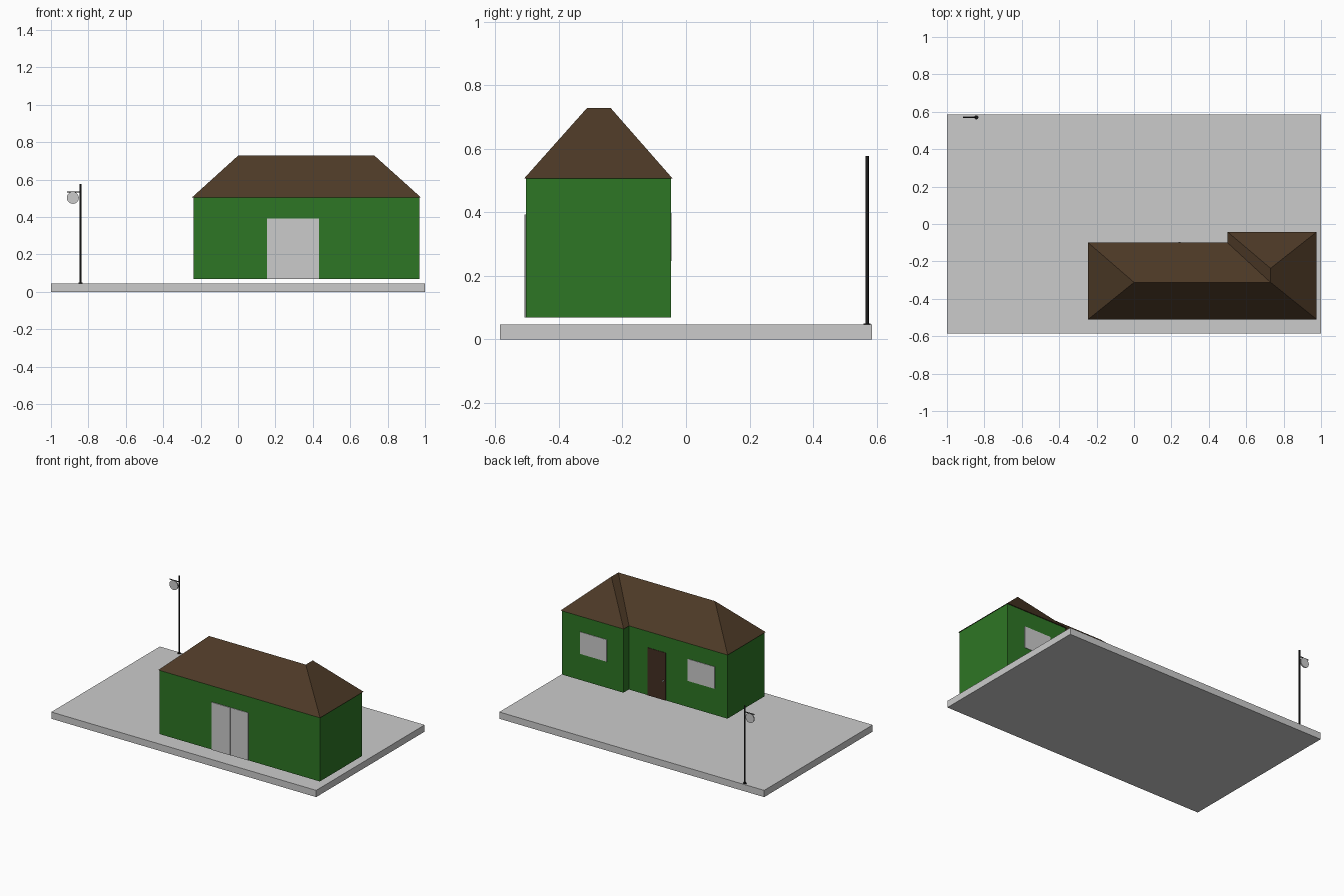
import bpy, bmesh, math
from mathutils import Matrix

if "Cube" in bpy.data.objects:
    bpy.data.objects.remove(bpy.data.objects["Cube"], do_unlink=True)


def material(name, r, g, b):
    m = bpy.data.materials.new(name)
    m.use_nodes = True
    m.diffuse_color = (r, g, b, 1)
    m.node_tree.nodes["Principled BSDF"].inputs["Base Color"].default_value = (r, g, b, 1)
    return m


GREY = material("pale grey", 0.6, 0.6, 0.6)
GREEN = material("wall green", 0.027, 0.18, 0.018)
ROOF = material("roof brown", 0.075, 0.042, 0.02)
DOOR = material("door brown", 0.058, 0.029, 0.016)
BLACK = material("lamp black", 0.012, 0.012, 0.012)


def finish(name, bm, mat, smooth=False):
    bmesh.ops.recalc_face_normals(bm, faces=bm.faces)
    mesh = bpy.data.meshes.new(name)
    bm.to_mesh(mesh)
    bm.free()
    mesh.materials.append(mat)
    ob = bpy.data.objects.new(name, mesh)
    bpy.context.collection.objects.link(ob)
    if smooth:
        bpy.ops.object.select_all(action="DESELECT")
        ob.select_set(True)
        bpy.context.view_layer.objects.active = ob
        bpy.ops.object.shade_smooth_by_angle(angle=math.radians(40))
    return ob


def box(name, x, y, z, mat):
    """Box from (min, max) ranges."""
    bm = bmesh.new()
    bmesh.ops.create_cube(bm, size=1)
    for v in bm.verts:
        v.co = [r[0] if c < 0 else r[1] for c, r in zip(v.co, (x, y, z))]
    return finish(name, bm, mat)


def cylinder(name, centre, radius, length, axis, mat, sides=24):
    bm = bmesh.new()
    bmesh.ops.create_cone(bm, cap_ends=True, segments=sides, radius1=radius,
                          radius2=radius, depth=length)
    turn = {"X": Matrix.Rotation(math.pi / 2, 4, "Y"),
            "Y": Matrix.Rotation(math.pi / 2, 4, "X"),
            "Z": Matrix.Identity(4)}[axis]
    bmesh.ops.transform(bm, matrix=Matrix.Translation(centre) @ turn, verts=bm.verts)
    return finish(name, bm, mat, smooth=True)


def footprint(inset):
    """L-shaped outline of the house, anticlockwise from the front right corner."""
    west, east, front, back = -0.245 + inset, 0.977 - inset, -0.51 + inset, -0.1 - inset
    wing_west, wing_back = 0.5 + inset, -0.042 - inset
    return [(west, front), (east, front), (east, wing_back),
            (wing_west, wing_back), (wing_west, back), (west, back)]


SLAB, FLOOR, EAVE, RIDGE = 0.046, 0.068, 0.506, 0.728

# Ground slab
box("ground_slab", (-1, 1), (-0.585, 0.585), (0, SLAB), GREY)

# Walls: extruded L-shaped prism
bm = bmesh.new()
floor = bm.faces.new([bm.verts.new((x, y, FLOOR)) for x, y in footprint(0.006)])
walls = bmesh.ops.extrude_face_region(bm, geom=[floor], use_keep_orig=True)
for v in walls["geom"]:
    if isinstance(v, bmesh.types.BMVert):
        v.co.z = EAVE
finish("walls", bm, GREEN)

# Hipped roof with a short hipped wing at the back
bm = bmesh.new()
e = [bm.verts.new((x, y, EAVE)) for x, y in footprint(0)]
r = [bm.verts.new((x, y, RIDGE)) for x, y in ((0, -0.312), (0.73, -0.312), (0.73, -0.237))]
for loop in ((e[0], e[1], r[1], r[0]), (e[1], e[2], r[2], r[1]), (e[2], e[3], r[2]),
             (e[3], e[4], r[1], r[2]), (e[4], e[5], r[0], r[1]), (e[5], e[0], r[0]),
             reversed(e)):
    bm.faces.new(list(loop))
finish("roof", bm, ROOF)

# Sliding front doors, one leaf slightly proud of the other
front = -0.504
for side, x, depth in (("right", (0.155, 0.297), 0.005), ("left", (0.295, 0.432), 0.003)):
    box(f"sliding_door_{side}", x, (front - depth, front + 0.002), (FLOOR, 0.393), GREY)

# Back windows
for name, x, y in (("wing_window", (0.63, 0.833), -0.048), ("main_window", (-0.143, 0.06), -0.106)):
    box(name, x, (y - 0.002, y + 0.003), (0.247, 0.397), GREY)

# Back door and its knob
box("back_door", (0.226, 0.362), (-0.108, -0.103), (FLOOR, 0.393), DOOR)
cylinder("door_knob", (0.243, -0.1, 0.2), 0.005, 0.01, "Y", GREY, 12)

# Lamp post with an arm and a round lamp
px, py = -0.843, 0.57
cylinder("lamp_post", (px, py, (SLAB + 0.577) / 2), 0.0055, 0.577 - SLAB, "Z", BLACK, 16)
cylinder("lamp_foot", (px, py, SLAB + 0.002), 0.011, 0.004, "Z", BLACK, 16)
cylinder("lamp_arm", (px - 0.036, py, 0.535), 0.003, 0.072, "X", BLACK, 10)
cylinder("round_lamp", (px - 0.04, py, 0.503), 0.032, 0.008, "Y", GREY, 32)
